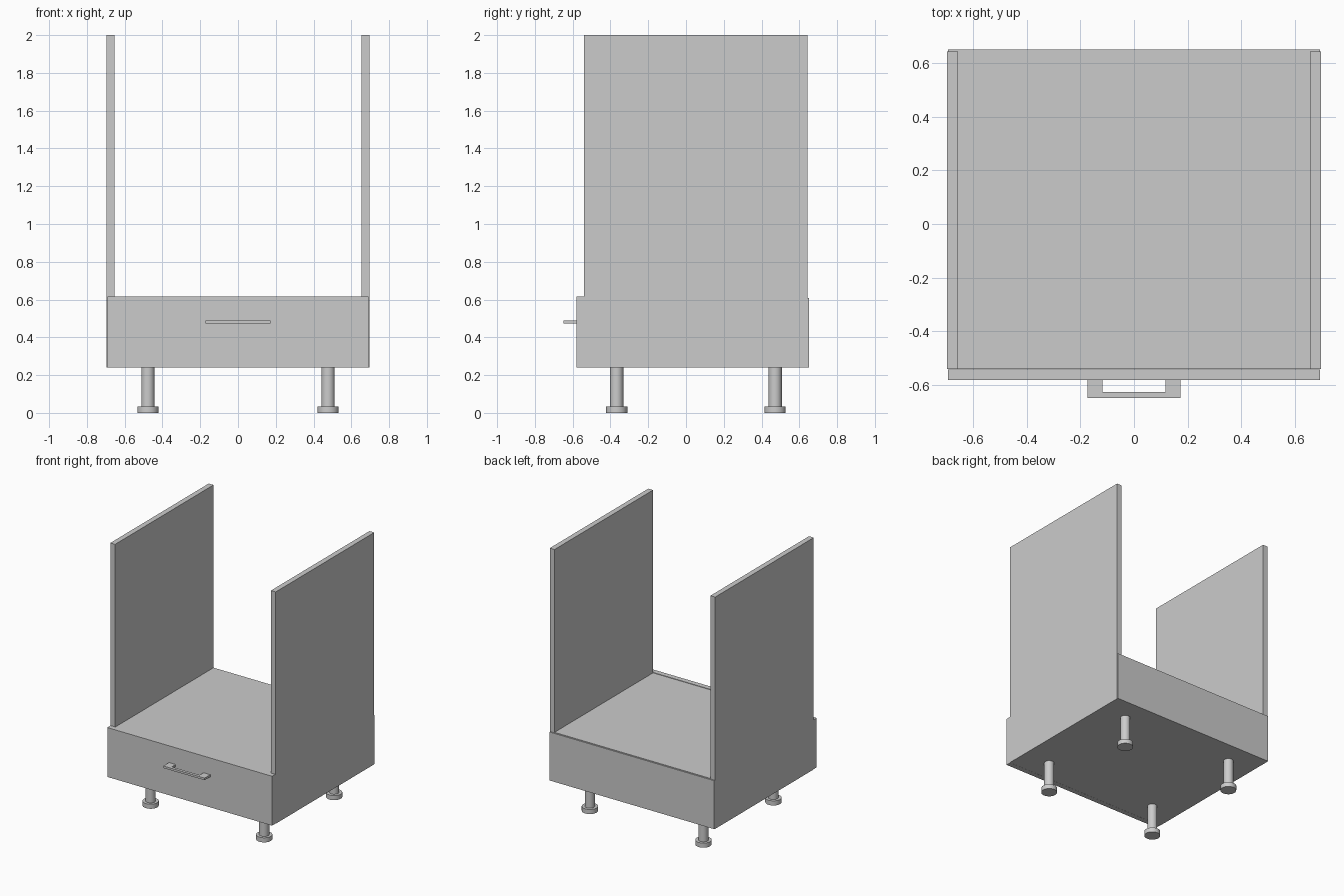
import bpy, bmesh
from mathutils import Matrix

if "Cube" in bpy.data.objects:
    bpy.data.objects.remove(bpy.data.objects["Cube"])


def finish(name, bm):
    bmesh.ops.recalc_face_normals(bm, faces=bm.faces)
    mesh = bpy.data.meshes.new(name)
    bm.to_mesh(mesh)
    bm.free()
    obj = bpy.data.objects.new(name, mesh)
    bpy.context.collection.objects.link(obj)
    return obj


def box(name, x, y, z):
    """Box from (min, max) ranges on each axis."""
    bm = bmesh.new()
    bmesh.ops.create_cube(bm, size=1)
    for v in bm.verts:
        v.co = [r[0] if c < 0 else r[1] for c, r in zip(v.co, (x, y, z))]
    return finish(name, bm)


def leg(name, x, y):
    """Round stem standing on a wider foot."""
    bm = bmesh.new()
    for r, z0, z1 in ((0.035, 0.035, 0.24), (0.056, 0.0, 0.035)):
        bmesh.ops.create_cone(bm, cap_ends=True, segments=32, radius1=r, radius2=r,
                              depth=z1 - z0, matrix=Matrix.Translation((x, y, (z0 + z1) / 2)))
    obj = finish(name, bm)
    bpy.context.view_layer.objects.active = obj
    obj.select_set(True)
    bpy.ops.object.shade_smooth_by_angle()
    obj.select_set(False)


# tall side panels and legs, mirrored left and right
for side, s in (("left", -1), ("right", 1)):
    box(side + "_side_panel", sorted((s * 0.655, s * 0.695)), (-0.54, 0.642), (0.24, 2.0))
    leg(side + "_front_leg", s * 0.477, -0.367)
    leg(side + "_back_leg", s * 0.477, 0.472)

# lower carcass
box("bottom_panel", (-0.655, 0.655), (-0.54, 0.642), (0.24, 0.28))
box("oven_shelf", (-0.655, 0.655), (-0.54, 0.642), (0.572, 0.612))
box("back_panel", (-0.692, 0.692), (0.642, 0.65), (0.24, 0.608))

# drawer front
box("drawer_front", (-0.692, 0.692), (-0.58, -0.541), (0.24, 0.615))

# U-shaped handle, extruded from a flat outline
outline = [(-0.173, -0.58), (-0.173, -0.648), (0.173, -0.648), (0.173, -0.58),
           (0.117, -0.58), (0.117, -0.626), (-0.117, -0.626), (-0.117, -0.58)]
bm = bmesh.new()
face = bm.faces.new([bm.verts.new((x, y, 0.472)) for x, y in outline])
ext = bmesh.ops.extrude_face_region(bm, geom=[face])["geom"]
bmesh.ops.translate(bm, vec=(0, 0, 0.016), verts=[g for g in ext if isinstance(g, bmesh.types.BMVert)])
finish("drawer_handle", bm)
